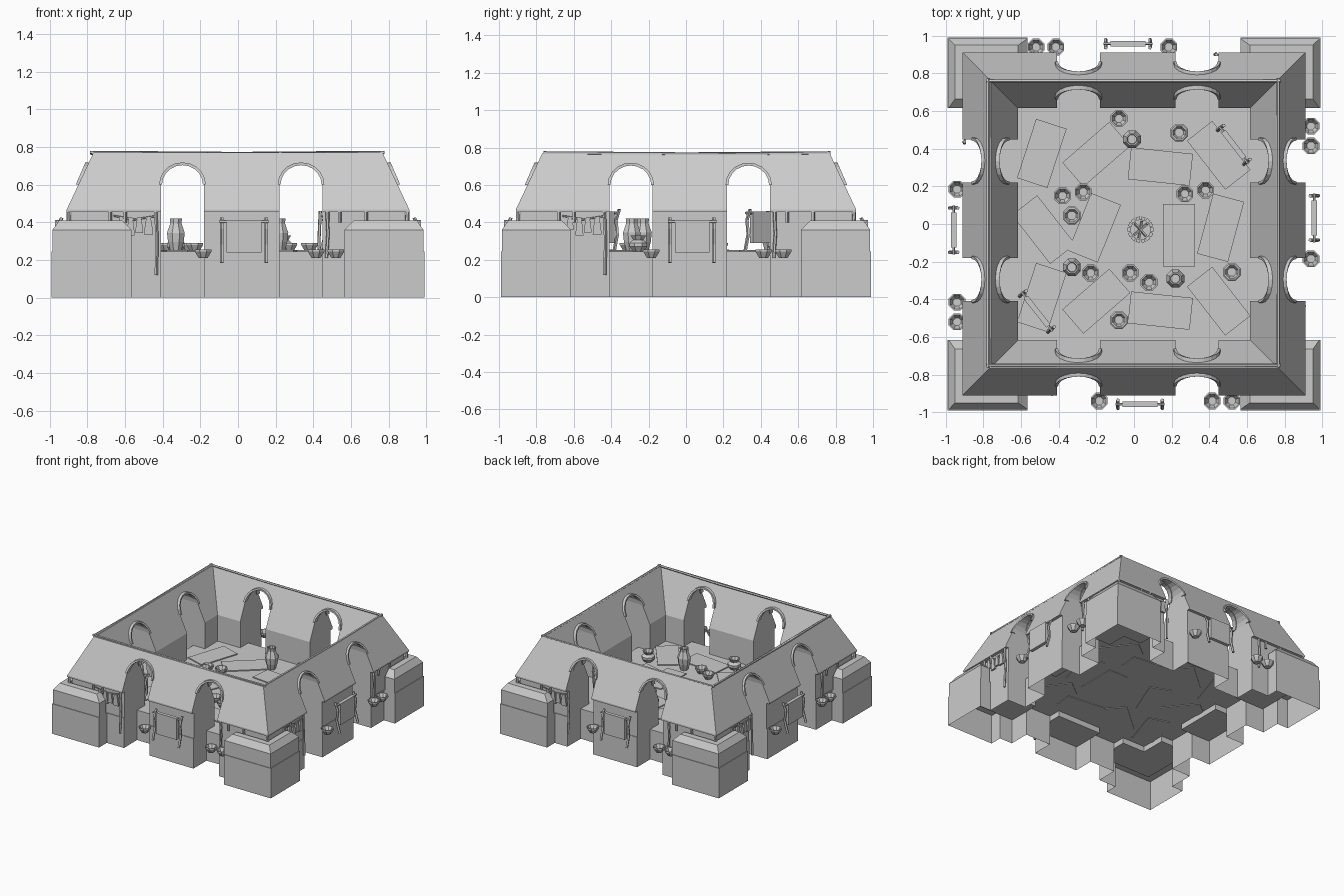
import bpy, bmesh
from math import sin, cos, pi, radians
from mathutils import Vector

if "Cube" in bpy.data.objects:
    bpy.data.objects.remove(bpy.data.objects["Cube"])


def loft(name, loops, caps=(True, True), closed=False):
    """Skin a list of equal-length point loops."""
    bm = bmesh.new()
    rows = [[bm.verts.new(p) for p in l] for l in loops]
    n = len(rows[0])
    for i in range(len(rows) if closed else len(rows) - 1):
        a, b = rows[i], rows[(i + 1) % len(rows)]
        for j in range(n):
            bm.faces.new((a[j], a[(j + 1) % n], b[(j + 1) % n], b[j]))
    if not closed:
        if caps[0]:
            bm.faces.new(rows[0][::-1])
        if caps[1]:
            bm.faces.new(rows[-1])
    bmesh.ops.recalc_face_normals(bm, faces=bm.faces)
    me = bpy.data.meshes.new(name)
    bm.to_mesh(me)
    bm.free()
    ob = bpy.data.objects.new(name, me)
    bpy.context.collection.objects.link(ob)
    return ob


def side(k, t, d, z):
    """Point on side k (0 front, 1 right, 2 back, 3 left): t along, d outwards."""
    return [(t, -d, z), (d, t, z), (-t, d, z), (-d, -t, z)][k]


def lathe(name, x, y, z, prof, n=8):
    return loft(name, [[(x + r * cos(2 * pi * (i + .5) / n), y + r * sin(2 * pi * (i + .5) / n), z + h)
                        for i in range(n)] for r, h in prof])


def stick(name, pts, r, n=5):
    pts = [Vector(p) for p in pts]
    q = (pts[-1] - pts[0]).to_track_quat('Z', 'Y')
    return loft(name, [[p + q @ Vector((r * cos(2 * pi * i / n), r * sin(2 * pi * i / n), 0))
                        for i in range(n)] for p in pts])


def slab(name, x, y, z, lx, ly, h, ang):
    a = radians(ang)
    sq = [(-lx / 2, -ly / 2), (lx / 2, -ly / 2), (lx / 2, ly / 2), (-lx / 2, ly / 2)]
    return loft(name, [[(x + u * cos(a) - v * sin(a), y + u * sin(a) + v * cos(a), zz) for u, v in sq]
                       for zz in (z, z + h)])


def bowl(x, y, z):
    lathe("bowl", x, y, z, [(.025, 0), (.048, .035), (.048, .045), (.04, .045), (.022, .012)])


def squat_pot(x, y):
    lathe("squat_pot", x, y, FLOOR, [(.03, 0), (.051, .025), (.051, .045), (.03, .062), (.045, .085),
                                     (.036, .085), (.024, .06)])


def tall_pot(x, y):
    lathe("tall_pot", x, y, FLOOR, [(.03, 0), (.045, .05), (.051, .1), (.032, .15), (.035, .175),
                                    (.027, .175), (.024, .15)])


def rail(p, q, z0, z1, cloth0):
    """Two crooked posts with a crossbar and a hanging cloth."""
    p, q = Vector((*p, 0)), Vector((*q, 0))
    along = (q - p).normalized()
    nrm = Vector((-along.y, along.x, 0))
    up = Vector((0, 0, 1))
    for e in (p, q):
        stick("rail_post", [e - nrm * .022 + up * z0, e + nrm * .005 + up * (z0 * .6 + z1 * .4),
                            e - nrm * .005 + up * (z0 * .25 + z1 * .75), e + nrm * .022 + up * z1], .01)
    zb = z1 - .02
    stick("rail_bar", [p - along * .012 + up * zb, q + along * .012 + up * zb], .008)
    a, b = p + along * .025, q - along * .025
    loft("rail_cloth", [[v - nrm * w + up * z for v, w in ((a, .014), (b, .014), (b, -.014), (a, -.014))]
                        for z in (cloth0, zb + .008)])


FLOOR = .245
OPEN = [(-.41, -.18), (.22, .45)]              # arched openings along each side
openings = lambda k: OPEN if k < 2 else [(-b, -a) for a, b in OPEN[::-1]]

# raised base with projecting corners and notched doorways, open underneath
foot = []
for k in range(4):
    e = .565 if k % 2 == 0 else .615
    pts = [(-.99, .99), (-e, .99), (-e, .89)]
    for a, b in openings(k):
        pts += [(a, .89), (a, .72), (b, .72), (b, .89)]
    pts += [(e, .89), (e, .99)]
    foot += [side(k, t, d, 0)[:2] for t, d in pts]
loft("base", [[(x, y, z) for x, y in foot] for z in (0, FLOOR)], caps=(False, True))

# corner parapets with sloped tops
for sx in (-1, 1):
    for sy in (-1, 1):
        def ell(o, g, z):
            ex, ey = .565 + g, .615 + g
            return [(sx * x, sy * y, z) for x, y in
                    ((o, o), (ex, o), (ex, .9), (.9, .9), (.9, ey), (o, ey))]
        loft("corner_parapet", [ell(.985, 0, .24), ell(.985, 0, .36), ell(.95, .05, .41)])

# walls and tent-shaped roof as one square ring
prof = [(.615, .2), (.885, .2), (.885, .455), (.91, .455), (.91, .468), (.768, .77), (.76, .77), (.615, .46)]
ring = loft("walls_and_roof", [[side(k, -d, d, z) for d, z in prof] for k in range(4)], closed=True)

# arch cutters, each passing through two opposite walls
N = 10
for axis in (0, 1):
    for a, b in OPEN:
        c, h = (a + b) / 2, (b - a) / 2
        arch = [(c - h, .1), (c + h, .1)] + [(c + h * cos(pi * i / N), .6 + .11 * sin(pi * i / N))
                                             for i in range(N + 1)]
        cut = loft("arch_cutter", [[side(axis, t, d, z) for t, z in arch] for d in (-1.2, 1.2)])
        cut.hide_render = True
        cut.hide_viewport = True
        m = ring.modifiers.new("arch", 'BOOLEAN')
        m.operation, m.solver, m.object = 'DIFFERENCE', 'EXACT', cut

# raised rims around the arches on both roof slopes
for k in range(4):
    for a, b in openings(k):
        c, h = (a + b) / 2, (b - a) / 2
        for base, slope, s in ((.91, -.47, 1), (.615, .468, -1)):
            loops = []
            for i in range(N + 1):
                u, v = cos(pi * i / N), sin(pi * i / N)
                d = base + slope * (.14 + .11 * v)
                loops.append([side(k, c + (h + w) * u, d + s * o, .6 + (.11 + w) * v)
                              for w, o in ((-.006, -.02), (-.006, .018), (.009, .018), (.009, -.02))])
            loft("arch_rim", loops)

# slightly sagging ridge poles
cs = [(-.775, -.75), (.765, -.75), (.765, .76), (-.775, .76)]
for i in range(4):
    p, q = Vector((*cs[i], .772)), Vector((*cs[(i + 1) % 4], .772))
    stick("ridge_pole", [p - (q - p) * .008, p.lerp(q, .35) - Vector((0, 0, .004)),
                         p.lerp(q, .65) - Vector((0, 0, .008)), q + (q - p) * .008], .009)

# outside furnishings of each side
for k in range(4):
    for t in (-.185, .415, .52):
        x, y, _ = side(k, t, .94, 0)
        bowl(x, y, .21)
    rail(side(k, -.085, .958, 0)[:2], side(k, .15, .958, 0)[:2], .185, .425, .24)
    for t in (-.9, -.68, -.6, .475, .54, .68, .9):
        stick("eave_bracket", [side(k, t, .895, .40), side(k, t, .9, .465)], .01)
    stick("wall_pole", [side(k, -.435, .905, .12), side(k, -.43, .9, .3), side(k, -.437, .9, .46)], .009)
    stick("wall_pole", [side(k, .47, .9, .21), side(k, .478, .9, .34), side(k, .472, .9, .46)], .009)
    # washing line
    stick("cloth_line", [side(k, -.66, .9, .435), side(k, -.55, .9, .415), side(k, -.43, .9, .435)], .005)
    for t, w, z in ((-.62, .016, .36), (-.57, .018, .33), (-.525, .017, .345), (-.475, .02, .335)):
        loft("hung_cloth", [[side(k, t + u * f, d, zz) for u, d in
                             ((-w, .893), (w, .893), (w, .907), (-w, .907))]
                            for f, zz in ((1.2, z), (1, z + .04), (.6, .425))])

# floor mats
for x, y, a in ((-.49, .375, 72), (-.2, .37, 41), (.14, .305, -6), (.45, .365, -52), (-.48, -.03, -52),
                (-.21, -.02, 68), (.24, -.06, 90), (.46, -.02, 75), (-.49, -.39, 72), (-.2, -.41, 41),
                (.14, -.46, -6), (.45, -.41, -52)):
    slab("floor_mat", x, y, FLOOR - .005, .33, .17, .013, a)

# pots and bowls indoors
for x, y in ((-.38, .15), (-.27, .17), (.27, .16), (.38, .18), (-.23, -.26), (-.02, -.26), (.08, -.31),
             (-.08, .56)):
    bowl(x, y, FLOOR)
for x, y in ((.24, .485), (-.33, .045), (.52, -.255), (-.08, -.51)):
    squat_pot(x, y)
for x, y in ((-.01, .45), (-.33, -.23), (.22, -.29)):
    tall_pot(x, y)
rail((-.59, -.37), (-.44, -.56), FLOOR, .47, .29)
rail((.46, .51), (.6, .33), FLOOR, .47, .29)

# fire pit: ring of stones with crossed logs
for i in range(14):
    a = 2 * pi * i / 14
    slab("hearth_stone", .035 + .06 * cos(a), -.03 + .06 * sin(a), FLOOR, .018, .022, .018, a * 180 / pi)
for a in (.7, 1.4, 2.3):
    dx, dy = .045 * cos(a), .045 * sin(a)
    stick("fire_log", [(.035 - dx, -.03 - dy, FLOOR + .01), (.035 + dx, -.03 + dy, FLOOR + .03)], .008)
